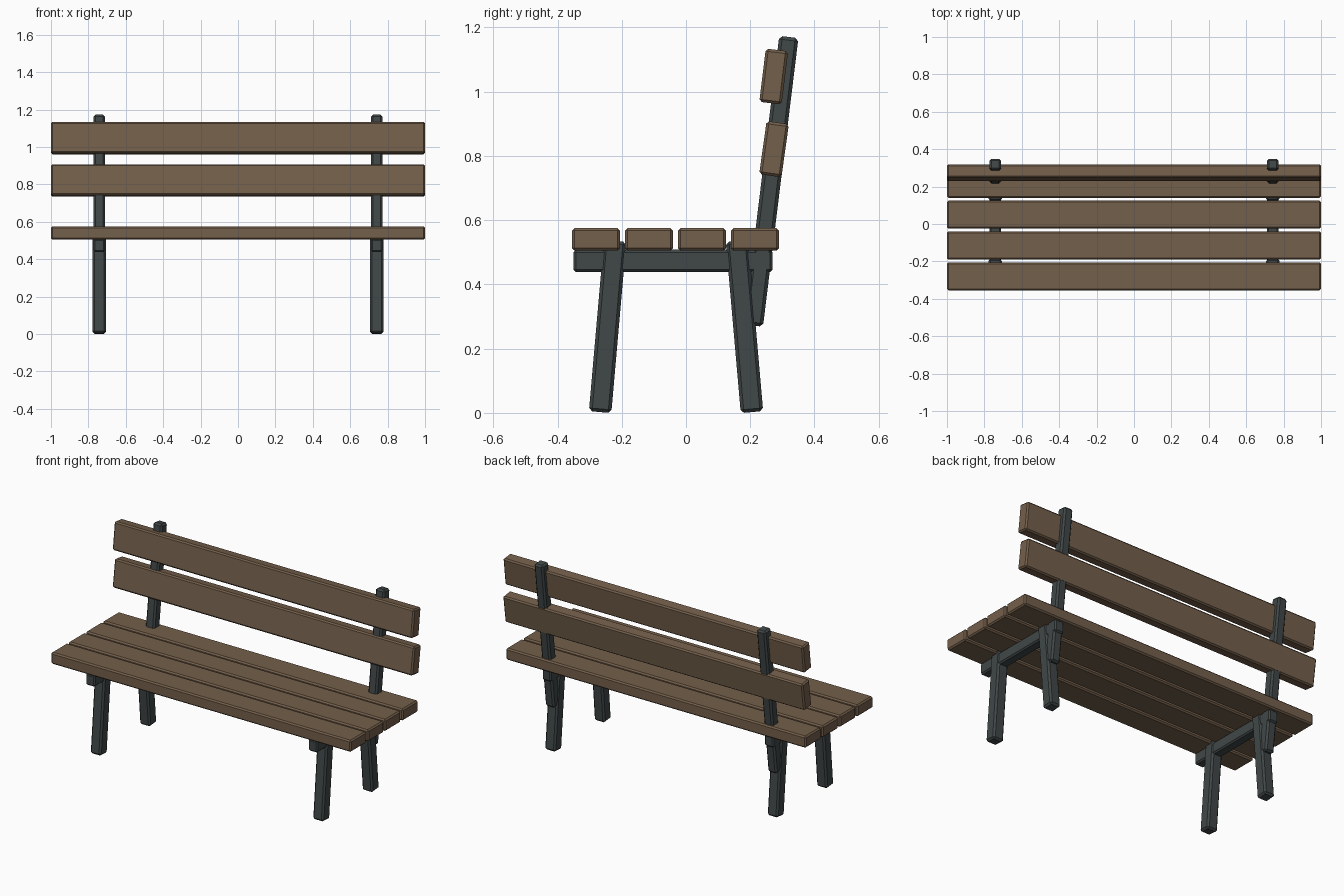
import bpy
from math import radians

cube = bpy.data.objects.get("Cube")
if cube:
    bpy.data.objects.remove(cube, do_unlink=True)


def material(name, color):
    mat = bpy.data.materials.new(name)
    mat.use_nodes = True
    mat.diffuse_color = color
    mat.node_tree.nodes["Principled BSDF"].inputs["Base Color"].default_value = color
    return mat


wood = material("brown wood", (0.175, 0.115, 0.07, 1))
metal = material("dark metal", (0.052, 0.063, 0.064, 1))


def beam(name, size, location, mat, tilt=0.0, bevel=0.008):
    """Chamfered box, tilted about the x axis (degrees)."""
    bpy.ops.mesh.primitive_cube_add(size=1, location=location)
    obj = bpy.context.object
    obj.name = name
    obj.scale = size
    bpy.ops.object.transform_apply(location=False, rotation=False, scale=True)
    obj.rotation_euler.x = radians(tilt)
    mod = obj.modifiers.new("chamfer", "BEVEL")
    mod.width = bevel
    mod.segments = 1
    obj.data.materials.append(mat)
    return obj


# Seat slats
for i in range(4):
    beam(f"seat_slat_{i + 1}", (2, 0.15, 0.07), (0, -0.28 + i * 0.165, 0.54), wood)

# Backrest slats
beam("back_slat_lower", (2, 0.07, 0.167), (0, 0.274, 0.821), wood, -8)
beam("back_slat_upper", (2, 0.07, 0.167), (0, 0.273, 1.047), wood, -7)

# Metal frame on both sides
for side, x in (("left", 0.742), ("right", -0.742)):
    beam(f"{side}_seat_rail", (0.06, 0.62, 0.07), (x, -0.04, 0.473), metal)
    beam(f"{side}_front_leg", (0.07, 0.07, 0.535), (x, -0.244, 0.269), metal, -5, 0.01)
    beam(f"{side}_back_leg", (0.07, 0.07, 0.535), (x, 0.182, 0.269), metal, 5, 0.01)
    beam(f"{side}_back_post", (0.06, 0.06, 0.905), (x, 0.265, 0.721), metal, -7, 0.01)
